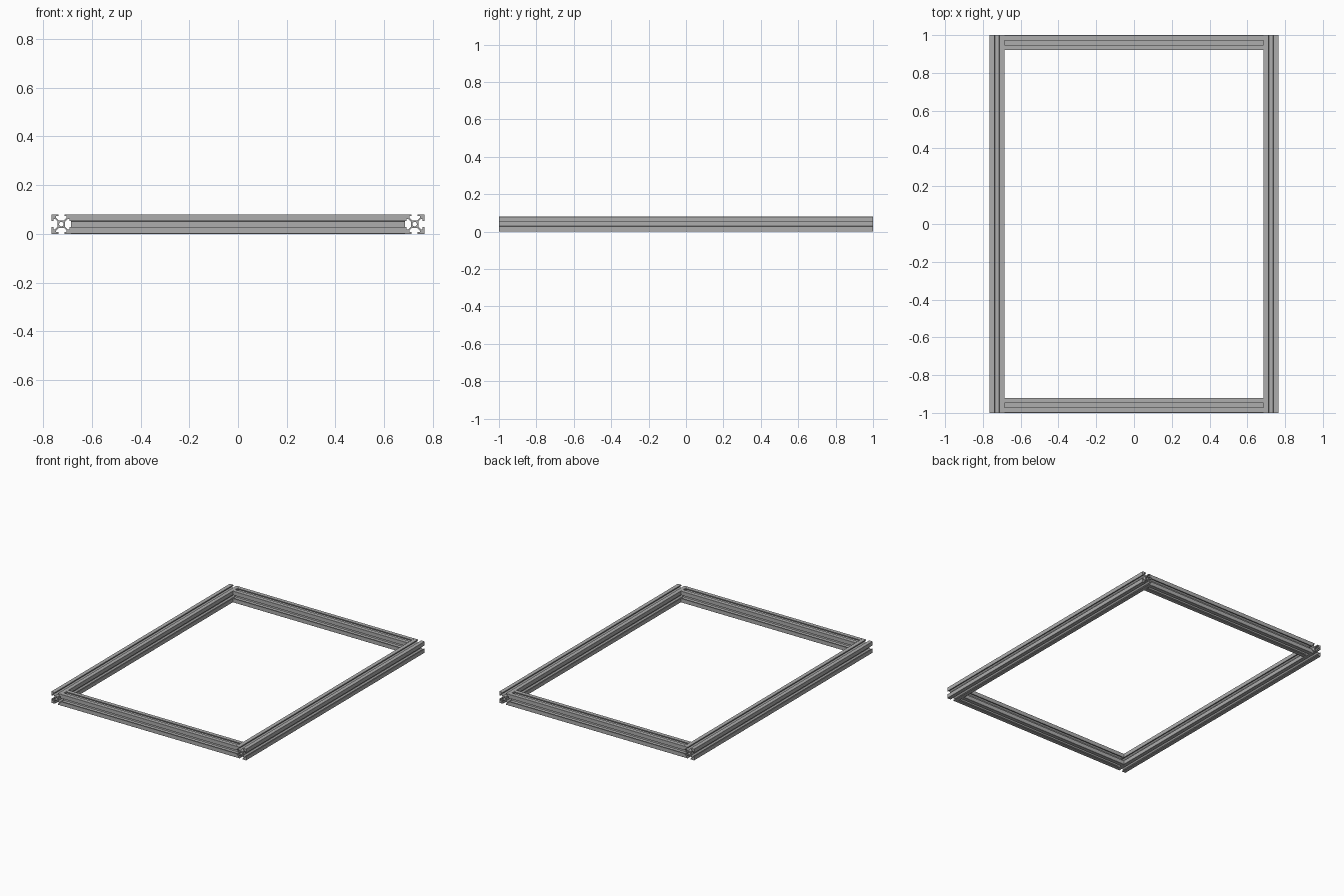
import bpy, bmesh, math
from mathutils import Matrix, Vector

cube = bpy.data.objects.get("Cube")
if cube:
    bpy.data.objects.remove(cube)

HALF = 0.04            # half the width of a square rail
HALF_X, HALF_Y = 0.765, 1.0

metal = bpy.data.materials.new("grey_aluminium")
metal.use_nodes = True
COLOUR = (0.42, 0.42, 0.42, 1)
metal.diffuse_color = COLOUR
metal.node_tree.nodes["Principled BSDF"].inputs["Base Color"].default_value = COLOUR

# One side of the slotted section, from slot floor out to the corner
HALF_SLOT = [(0.39, 0.28), (0.66, 0.55), (0.82, 0.55), (0.82, 0.31), (1, 0.31), (1, 0.98)]


def section_loops():
    side = [(x, -y) for x, y in reversed(HALF_SLOT)] + HALF_SLOT
    outer = []
    for k in range(4):
        turn = Matrix.Rotation(k * math.pi / 2, 2)
        outer += [turn @ Vector(p) * HALF for p in side]
    bore = [Vector((math.cos(a), math.sin(a))) * HALF * 0.23
            for a in (i * math.tau / 24 for i in range(24))]
    return outer, bore


def rail(name, length, location, along_x):
    bm = bmesh.new()
    # Fill the section around its centre bore, then sweep it along the rail
    for loop in section_loops():
        verts = [bm.verts.new((p.x, -length / 2, p.y)) for p in loop]
        for a, b in zip(verts, verts[1:] + verts[:1]):
            bm.edges.new((a, b))
    bmesh.ops.triangle_fill(bm, edges=bm.edges[:], use_beauty=True, use_dissolve=False)
    swept = bmesh.ops.extrude_face_region(bm, geom=bm.faces[:], use_keep_orig=True)
    moved = [g for g in swept["geom"] if isinstance(g, bmesh.types.BMVert)]
    bmesh.ops.translate(bm, verts=moved, vec=(0, length, 0))
    bmesh.ops.recalc_face_normals(bm, faces=bm.faces[:])
    mesh = bpy.data.meshes.new(name)
    bm.to_mesh(mesh)
    bm.free()
    mesh.materials.append(metal)
    obj = bpy.data.objects.new(name, mesh)
    obj.location = location
    if along_x:
        obj.rotation_euler.z = math.pi / 2
    bpy.context.collection.objects.link(obj)


# Long side rails run the full depth; cross rails butt between them
for name, s in (("left", 1), ("right", -1)):
    rail(name + "_side_rail", 2 * HALF_Y, (s * (HALF_X - HALF), 0, HALF), False)
for name, s in (("back", 1), ("front", -1)):
    rail(name + "_cross_rail", 2 * (HALF_X - 2 * HALF), (0, s * (HALF_Y - HALF), HALF), True)
